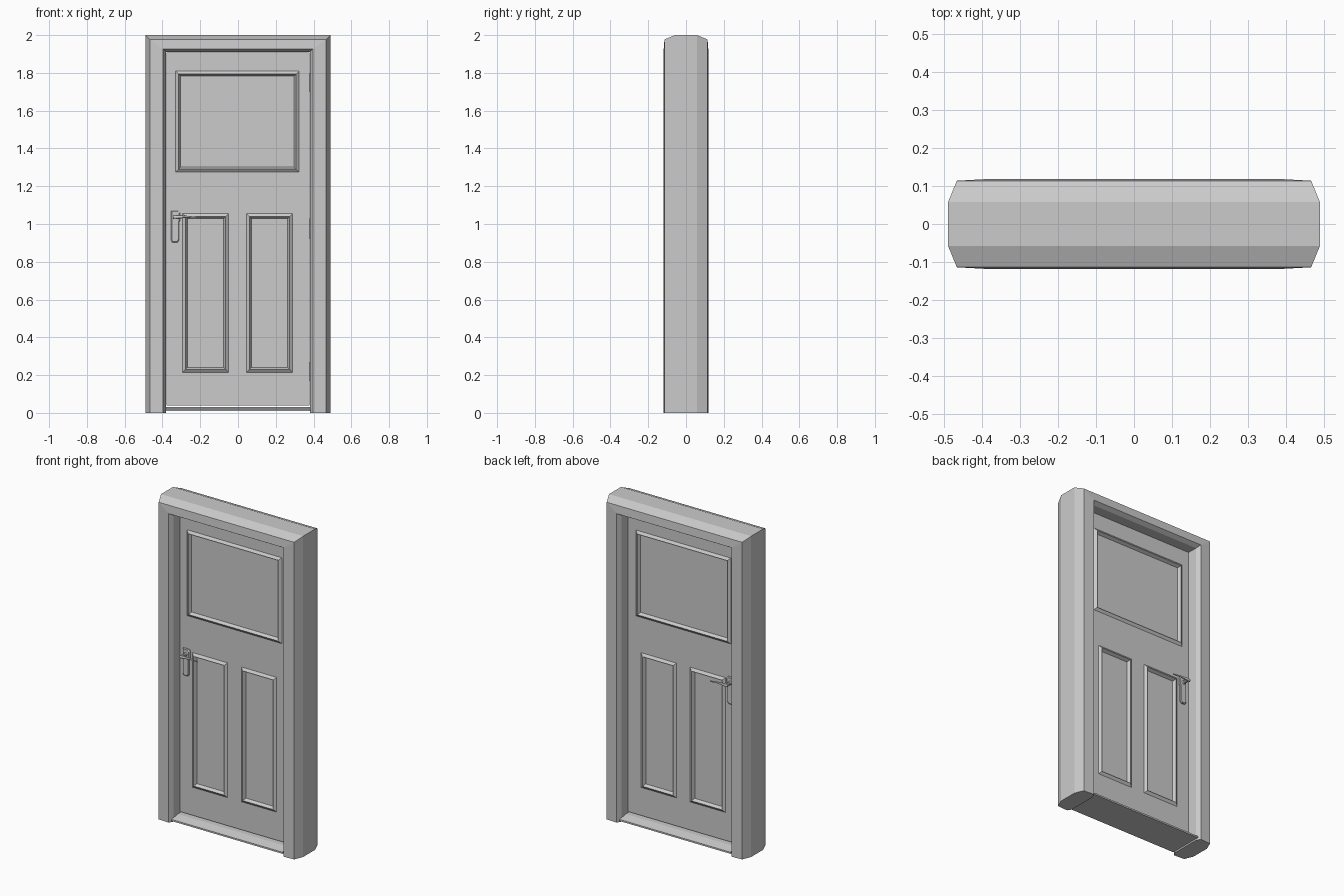
import bpy, bmesh, math
from mathutils import Vector, Matrix

if "Cube" in bpy.data.objects:
    bpy.data.objects.remove(bpy.data.objects["Cube"])


def finish(name, bm, mirror_y=False):
    bmesh.ops.recalc_face_normals(bm, faces=bm.faces[:])
    me = bpy.data.meshes.new(name)
    bm.to_mesh(me)
    bm.free()
    ob = bpy.data.objects.new(name, me)
    bpy.context.collection.objects.link(ob)
    if mirror_y:
        m = ob.modifiers.new("mirror", 'MIRROR')
        m.use_axis = (False, True, False)
    return ob


def loft(bm, rings):
    """Skin a list of equal-length closed rings and cap both ends."""
    vr = [[bm.verts.new(p) for p in r] for r in rings]
    n = len(vr[0])
    for a, b in zip(vr, vr[1:]):
        for i in range(n):
            j = (i + 1) % n
            bm.faces.new((a[i], a[j], b[j], b[i]))
    bm.faces.new(vr[0])
    bm.faces.new(vr[-1][::-1])


# Frame: mitred moulding profile (x, y, header z) swept up, across and down
half = [(0.49, 0.058, 2.0), (0.467, 0.114, 1.977), (0.396, 0.118, 1.926), (0.381, 0.092, 1.911)]
prof = half + [(x, -y, z) for x, y, z in reversed(half)]
bm = bmesh.new()
loft(bm, [[(-x, y, 0) for x, y, z in prof],
          [(-x, y, z) for x, y, z in prof],
          [(x, y, z) for x, y, z in prof],
          [(x, y, 0) for x, y, z in prof]])
finish("door_frame", bm)

# Threshold: low sill with sloped edges
bm = bmesh.new()
sill = [(-0.108, 0.01), (0.108, 0.01), (0.108, 0.02), (0.05, 0.032), (-0.05, 0.032), (-0.108, 0.02)]
loft(bm, [[(x, y, z) for y, z in sill] for x in (-0.383, 0.383)])
finish("threshold", bm)

# Door leaf: front sheet with moulded panels, mirrored to the back
T = -0.03
xs = [-0.379, -0.33, -0.293, -0.05, 0.045, 0.288, 0.323, 0.379]
zs = [0.04, 0.215, 1.055, 1.275, 1.81, 1.909]
bm = bmesh.new()
grid = [[bm.verts.new((x, T, z)) for x in xs] for z in zs]
for r0, r1 in zip(grid, grid[1:]):
    for i in range(len(xs) - 1):
        bm.faces.new((r0[i], r0[i + 1], r1[i + 1], r1[i]))
rim = [e for e in bm.edges if e.is_boundary]
panels = [(-0.33, 0.323, 1.275, 1.81), (-0.293, -0.05, 0.215, 1.055), (0.045, 0.288, 0.215, 1.055)]
for x0, x1, z0, z1 in panels:
    bm.normal_update()
    region = []
    for f in bm.faces:
        c = f.calc_center_median()
        if x0 < c.x < x1 and z0 < c.z < z1:
            region.append(f)
    for width, y in ((0.016, T - 0.012), (0.01, T + 0.008)):
        bmesh.ops.inset_region(bm, faces=region, thickness=width, use_even_offset=True, use_boundary=True)
        for v in {v for f in region for v in f.verts}:
            v.co.y = y
edge = bmesh.ops.extrude_edge_only(bm, edges=[e for e in rim if e.is_valid])
for g in edge["geom"]:
    if isinstance(g, bmesh.types.BMVert):
        g.co.y = 0
leaf = finish("door_leaf", bm, True)

# Make sure the open sheet faces outward before mirroring
if sum(p.normal.y * p.area for p in leaf.data.polygons) > 0:
    leaf.data.flip_normals()

# Handle plate: keyed outline with rounded foot
outline = [(-0.355, 1.07), (-0.355, 0.915), (-0.348, 0.902), (-0.32, 0.902), (-0.312, 0.915),
           (-0.312, 1.01), (-0.306, 1.02), (-0.306, 1.062), (-0.314, 1.07)]
cx, cz = -0.332, 0.985
bm = bmesh.new()
loft(bm, [[(x, T + 0.003, z) for x, z in outline],
          [(x, T - 0.007, z) for x, z in outline],
          [(cx + (x - cx) * 0.8, T - 0.011, cz + (z - cz) * 0.95) for x, z in outline]])
finish("handle_plate", bm, True)


def circle(c, r, n=10):
    return [(c[0] + r * math.cos(2 * math.pi * i / n), c[1],
             c[2] + r * math.sin(2 * math.pi * i / n)) for i in range(n)]


# Handle neck and tapered lever
bm = bmesh.new()
loft(bm, [circle((-0.333, y, 1.037), r) for y, r in
          ((T - 0.005, 0.014), (T - 0.018, 0.01), (T - 0.055, 0.01))])
lever = [(-0.345, 1.037, 0.009), (-0.325, 1.037, 0.011), (-0.28, 1.039, 0.006), (-0.222, 1.034, 0.004)]
loft(bm, [[(x, T - 0.05 + h * 0.7 * math.cos(k * math.pi / 4), z + h * math.sin(k * math.pi / 4))
           for k in range(8)] for x, z, h in lever])
finish("door_handle", bm, True)

# Hinges: three knuckles on the right edge
for i, (z0, z1) in enumerate(((0.17, 0.27), (0.92, 1.03), (1.70, 1.80))):
    bm = bmesh.new()
    mat = Matrix.Translation((0.378, T - 0.002, (z0 + z1) / 2))
    bmesh.ops.create_cone(bm, cap_ends=True, segments=8, radius1=0.006, radius2=0.006,
                          depth=z1 - z0, matrix=mat)
    finish("hinge_%d" % (i + 1), bm)
